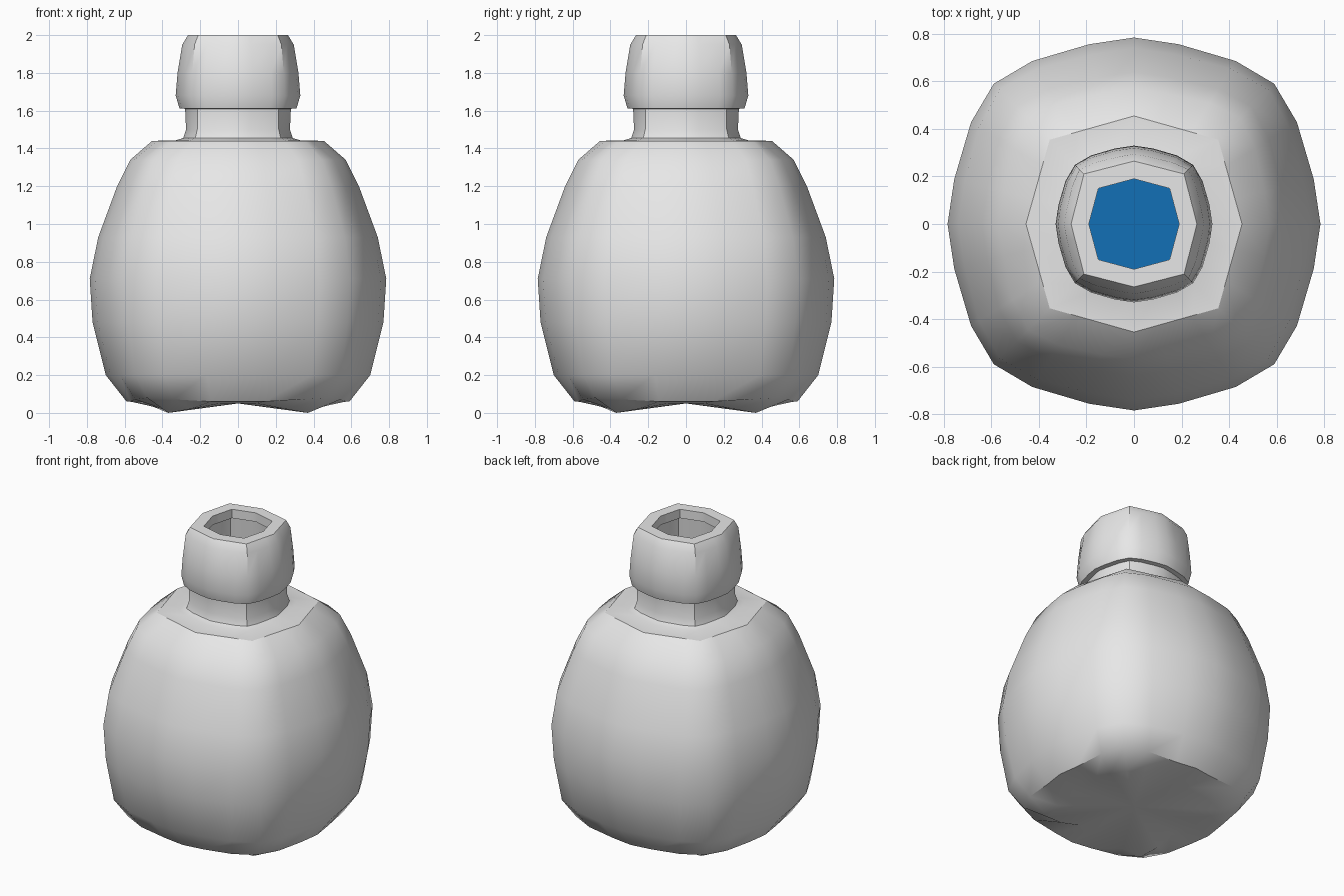
import bpy, bmesh, math

if "Cube" in bpy.data.objects:
    bpy.data.objects.remove(bpy.data.objects["Cube"])

# Half of one side of the rounded-square section: (angle, weight towards the corner)
STEPS = [(0, 0.0), (14, -0.03), (32, 0.57), (45, 1.0)]


def material(name, rgb):
    m = bpy.data.materials.new(name)
    m.diffuse_color = (*rgb, 1)
    m.use_nodes = True
    m.node_tree.nodes["Principled BSDF"].inputs["Base Color"].default_value = m.diffuse_color
    return m


grey = material("pale grey", (0.8, 0.8, 0.8))
blue = material("liquid blue", (0.006, 0.16, 0.47))


def section():
    """Angles around the whole section with their corner weights (24 points)."""
    pts = []
    for q in range(4):
        pts += [(q * 90 + a, min(a, 90 - a), w) for a, w in STEPS]
        pts += [(q * 90 + 90 - a, a, w) for a, w in STEPS[2:0:-1]]
    return pts


def radius(side, corner, local, w, facet):
    """Blend a rounded section with a straight-sided octagon."""
    c = corner / math.sqrt(2)
    t = math.tan(math.radians(local))
    x = side / (1 + t * (side - c) / c)
    octagon = x * math.hypot(1, t)
    soft = side + (corner - side) * w
    return soft + (octagon - soft) * facet


def loft(name, rings, mat, start=None, end=None, angle=32):
    """rings: (side radius, corner radius, side z, corner z, facet amount)."""
    bm = bmesh.new()
    loops = []
    for side, corner, z0, z1, facet in rings:
        loop = []
        for ang, local, w in section():
            r = radius(side, corner, local, w, facet)
            a = math.radians(ang)
            z = z0 + (z1 - z0) * max(w, 0)
            loop.append(bm.verts.new((r * math.cos(a), r * math.sin(a), z)))
        loops.append(loop)
    for lo, hi in zip(loops, loops[1:]):
        for i in range(len(lo)):
            j = (i + 1) % len(lo)
            bm.faces.new((lo[i], lo[j], hi[j], hi[i]))
    # Fans close the ends at a centre height
    for loop, z, flip in ((loops[0], start, True), (loops[-1], end, False)):
        if z is None:
            continue
        mid = bm.verts.new((0, 0, z))
        for i in range(len(loop)):
            j = (i + 1) % len(loop)
            bm.faces.new((loop[j], loop[i], mid) if flip else (loop[i], loop[j], mid))
    me = bpy.data.meshes.new(name)
    bm.to_mesh(me)
    bm.free()
    ob = bpy.data.objects.new(name, me)
    bpy.context.collection.objects.link(ob)
    me.materials.append(mat)
    bpy.ops.object.select_all(action='DESELECT')
    ob.select_set(True)
    bpy.context.view_layer.objects.active = ob
    bpy.ops.object.shade_smooth_by_angle(angle=math.radians(angle))
    return ob


def flat(side, corner, z, facet=0.0):
    return (side, corner, z, z, facet)


# Bulging walls shared by the outside, the inside and the liquid
WALL = [(0.70, 0.77, 0.20), (0.77, 0.82, 0.48), (0.785, 0.835, 0.71),
        (0.74, 0.80, 0.93), (0.64, 0.70, 1.20), (0.57, 0.63, 1.34)]


def walls(inset, top=2.0):
    return [flat(s - inset, c - inset, z, 0.1) for s, c, z in WALL if z < top]


# Outer shell: four corner feet, belly, shoulder, neck, collar and rim
outer = [
    (0.40, 0.523, 0.05, 0.0, 0.0),
    (0.59, 0.68, 0.06, 0.08, 0.0),
    *walls(0),
    flat(0.455, 0.502, 1.44, 1.0),
    flat(0.33, 0.36, 1.443, 0.6),
    flat(0.29, 0.32, 1.455, 0.3),
    flat(0.275, 0.305, 1.50, 0.3),
    flat(0.28, 0.305, 1.61, 0.3),
    flat(0.31, 0.335, 1.612, 0.1),
    flat(0.33, 0.352, 1.68, 0.1),
    flat(0.32, 0.343, 1.80, 0.1),
    flat(0.295, 0.325, 1.95, 0.4),
    flat(0.265, 0.298, 2.0, 1.0),
]

# Inner shell: mouth lip, hollow neck and hollow belly down to the floor
inner = [
    flat(0.19, 0.212, 2.0, 1.0),
    flat(0.19, 0.212, 1.94, 1.0),
    flat(0.235, 0.26, 1.92, 0.4),
    flat(0.255, 0.28, 1.70, 0.2),
    flat(0.205, 0.23, 1.66, 0.3),
    flat(0.205, 0.23, 1.47, 0.3),
    flat(0.40, 0.44, 1.37, 0.6),
    *reversed(walls(0.07)),
    flat(0.52, 0.60, 0.13),
]
loft("bottle", outer + inner, grey, start=0.05, end=0.12)

# Liquid resting inside the belly
loft("liquid", [flat(0.51, 0.59, 0.14), *walls(0.08, 1.0)], blue, start=0.13, end=0.93)
